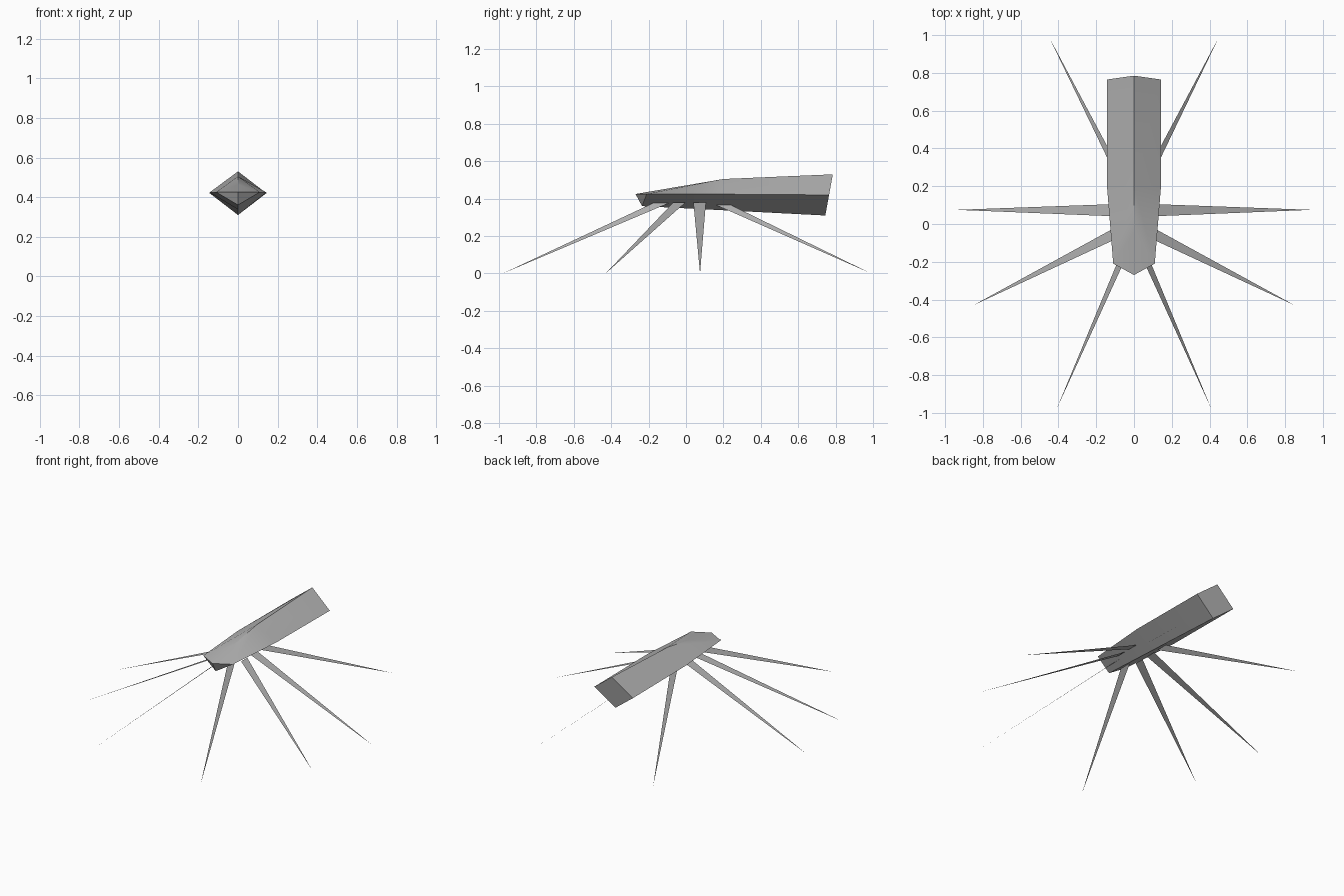
import bpy
import bmesh
from math import radians

cube = bpy.data.objects.get("Cube")
if cube:
    bpy.data.objects.remove(cube)

# Single grey for everything
grey = bpy.data.materials.new("plain_grey")
grey.use_nodes = True
COLOUR = (0.45, 0.45, 0.45, 1)
grey.diffuse_color = COLOUR
grey.node_tree.nodes["Principled BSDF"].inputs["Base Color"].default_value = COLOUR


def finish(bm, name):
    mesh = bpy.data.meshes.new(name)
    bm.to_mesh(mesh)
    bm.free()
    mesh.materials.append(grey)
    obj = bpy.data.objects.new(name, mesh)
    bpy.context.collection.objects.link(obj)
    return obj


# Body: diamond sections (ridge, left, keel, right) from head to tail
def section(bm, half_width, ridge, side, keel):
    points = [(0, *ridge), (half_width, *side), (0, *keel), (-half_width, *side)]
    return [bm.verts.new(p) for p in points]


bm = bmesh.new()
head = section(bm, 0.11, (-0.27, 0.425), (-0.21, 0.425), (-0.235, 0.36))
waist = section(bm, 0.143, (0.2, 0.505), (0.2, 0.424), (0.2, 0.338))
tail = section(bm, 0.143, (0.785, 0.53), (0.765, 0.42), (0.745, 0.31))
brow = bm.verts.new((0, -0.04, 0.464))

for i in range(4):
    j = (i + 1) % 4
    bm.faces.new((waist[i], waist[j], tail[j], tail[i]))
for k in (1, 3):
    # Forehead, cheek, underside and face on each side
    bm.faces.new((head[0], head[k], brow))
    bm.faces.new((brow, head[k], waist[0]))
    bm.faces.new((head[k], waist[k], waist[0]))
    bm.faces.new((head[k], head[2], waist[2], waist[k]))
    bm.faces.new((head[0], head[2], head[k]))
bm.faces.new(tail)
bmesh.ops.recalc_face_normals(bm, faces=bm.faces)

# Soft shading, with a back crease that fades out at the brow
for face in bm.faces:
    face.smooth = True
for edge in bm.edges:
    edge.smooth = edge.calc_face_angle(0) < radians(30)
bm.edges.get((brow, waist[0])).smooth = False
finish(bm, "body")

# Legs: thin blades, each given by root, tip and root width along y
LEGS = {
    "front_leg": ((0.04, -0.13, 0.378), (0.41, -0.98, 0), 0.085),
    "front_middle_leg": ((0.07, -0.035, 0.38), (0.85, -0.43, 0), 0.065),
    "rear_middle_leg": ((0.07, 0.073, 0.38), (0.94, 0.075, 0), 0.067),
    "rear_leg": ((0.05, 0.2, 0.366), (0.45, 0.99, 0), 0.08),
}
for name, (root, tip, width) in LEGS.items():
    for label, side in (("left", 1), ("right", -1)):
        bm = bmesh.new()
        x, y, z = root
        corners = [(x * side, y - width / 2, z),
                   (tip[0] * side, tip[1], tip[2]),
                   (x * side, y + width / 2, z)]
        bm.faces.new([bm.verts.new(c) for c in corners])
        bm.normal_update()
        if bm.faces[:][0].normal.z < 0:
            bmesh.ops.reverse_faces(bm, faces=bm.faces)
        finish(bm, label + "_" + name)
